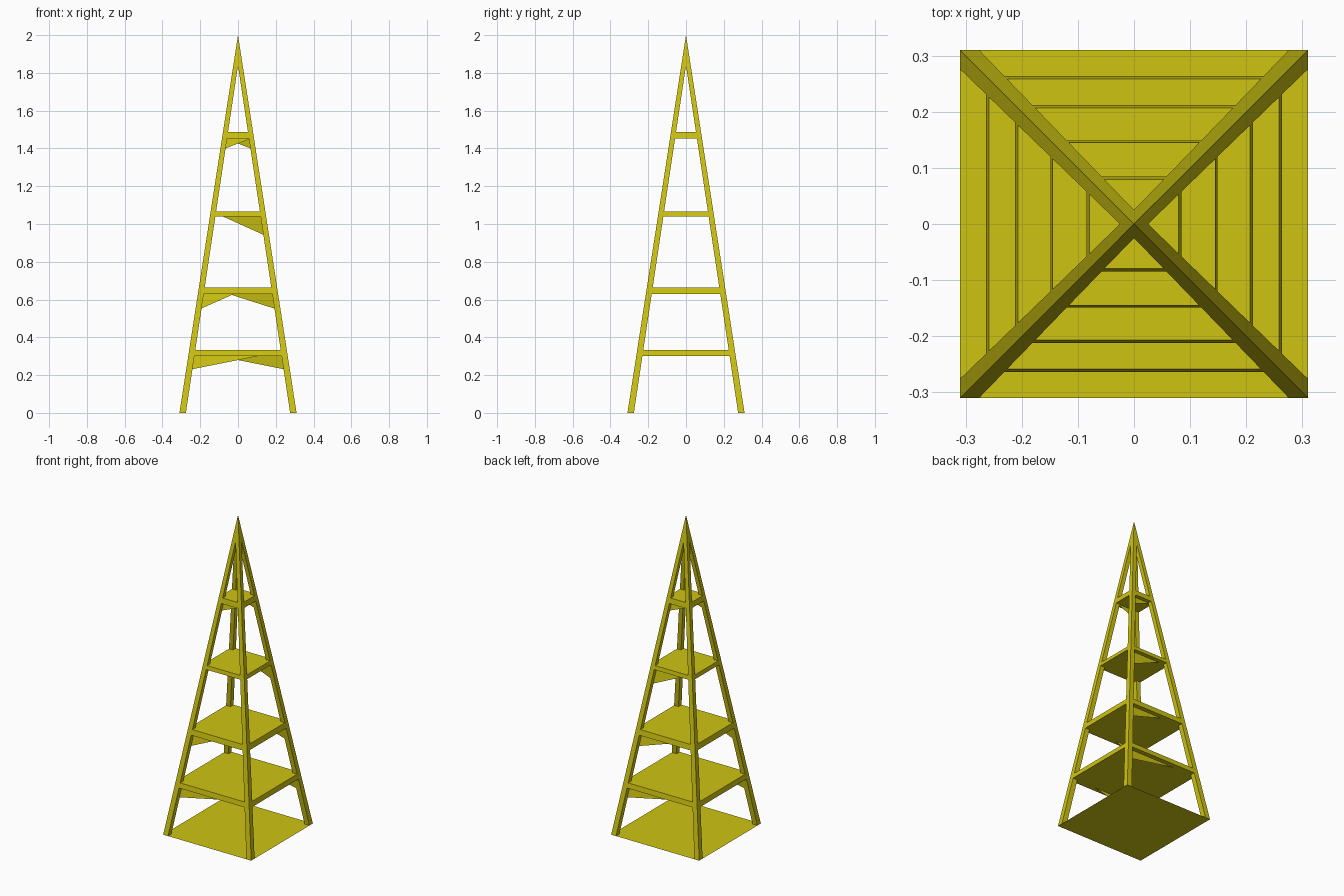
import bpy

if "Cube" in bpy.data.objects:
    bpy.data.objects.remove(bpy.data.objects["Cube"])

BASE, HEIGHT, CAP_Z = 0.31, 2.0, 1.84
FOOT, NECK = 0.034, 0.025   # leg width at the bottom and at the cap

paint = bpy.data.materials.new("olive_yellow")
paint.diffuse_color = (0.62, 0.55, 0.006, 1)
paint.use_nodes = True
paint.node_tree.nodes["Principled BSDF"].inputs["Base Color"].default_value = paint.diffuse_color


def outer(z):
    """Half width of the tower at height z."""
    return BASE * (1 - z / HEIGHT)


def leg_width(z):
    return FOOT + (NECK - FOOT) * z / CAP_Z


def make(name, verts, faces):
    mesh = bpy.data.meshes.new(name)
    mesh.from_pydata(verts, [], faces)
    mesh.materials.append(paint)
    obj = bpy.data.objects.new(name, mesh)
    bpy.context.collection.objects.link(obj)
    return obj


def ring(lo, hi, z, sx=1, sy=1):
    """Square from lo to hi on both axes, mirrored by the signs."""
    pts = [(lo, lo), (hi, lo), (hi, hi), (lo, hi)]
    if sx * sy < 0:
        pts.reverse()
    return [(x * sx, y * sy, z) for x, y in pts]


SIDES = [(i, (i + 1) % 4, (i + 1) % 4 + 4, i + 4) for i in range(4)]
BOTTOM, TOP = (3, 2, 1, 0), (4, 5, 6, 7)

# Ground plate
make("base_plate", ring(-BASE, BASE, 0), [BOTTOM])

# Four tapering corner legs
for sx in (-1, 1):
    for sy in (-1, 1):
        verts = ring(BASE - FOOT, BASE, 0, sx, sy)
        verts += ring(outer(CAP_Z) - NECK, outer(CAP_Z), CAP_Z, sx, sy)
        make("corner_leg", verts, SIDES)

# Solid pointed tip
cap = outer(CAP_Z)
make("tip", ring(-cap, cap, CAP_Z) + [(0, 0, HEIGHT)],
     [BOTTOM] + [(i, (i + 1) % 4, 4) for i in range(4)])

# Platforms with sloping rims flush with the legs
LEVELS = [(0.30, 0.332), (0.63, 0.665), (1.04, 1.065), (1.453, 1.487)]
for low, high in LEVELS:
    a, b = outer(low), outer(high)
    make("platform", ring(-a, a, low) + ring(-b, b, high), SIDES + [BOTTOM, TOP])


def gusset(side, low, drop, reach):
    """Triangular sheet under a platform, from one leg along the rim."""
    z = low - drop
    x = outer(z) - leg_width(z) * 0.8
    depth = lambda h: outer(h) - leg_width(h) * 0.9
    make("gusset", [(side * x, side * depth(z), z),
                    (side * x, side * depth(low), low),
                    (side * reach, side * depth(low), low)], [(0, 1, 2)])


# Gussets at opposite corners, front left (-1) and back right (1)
gusset(-1, 0.30, 0.07, -0.10)
gusset(1, 0.30, 0.07, -0.10)
gusset(-1, 0.63, 0.08, 0.02)
gusset(1, 0.63, 0.08, -0.05)
gusset(1, 1.04, 0.10, -0.08)
gusset(-1, 1.453, 0.055, -0.07)
gusset(1, 1.453, 0.055, -0.07)
